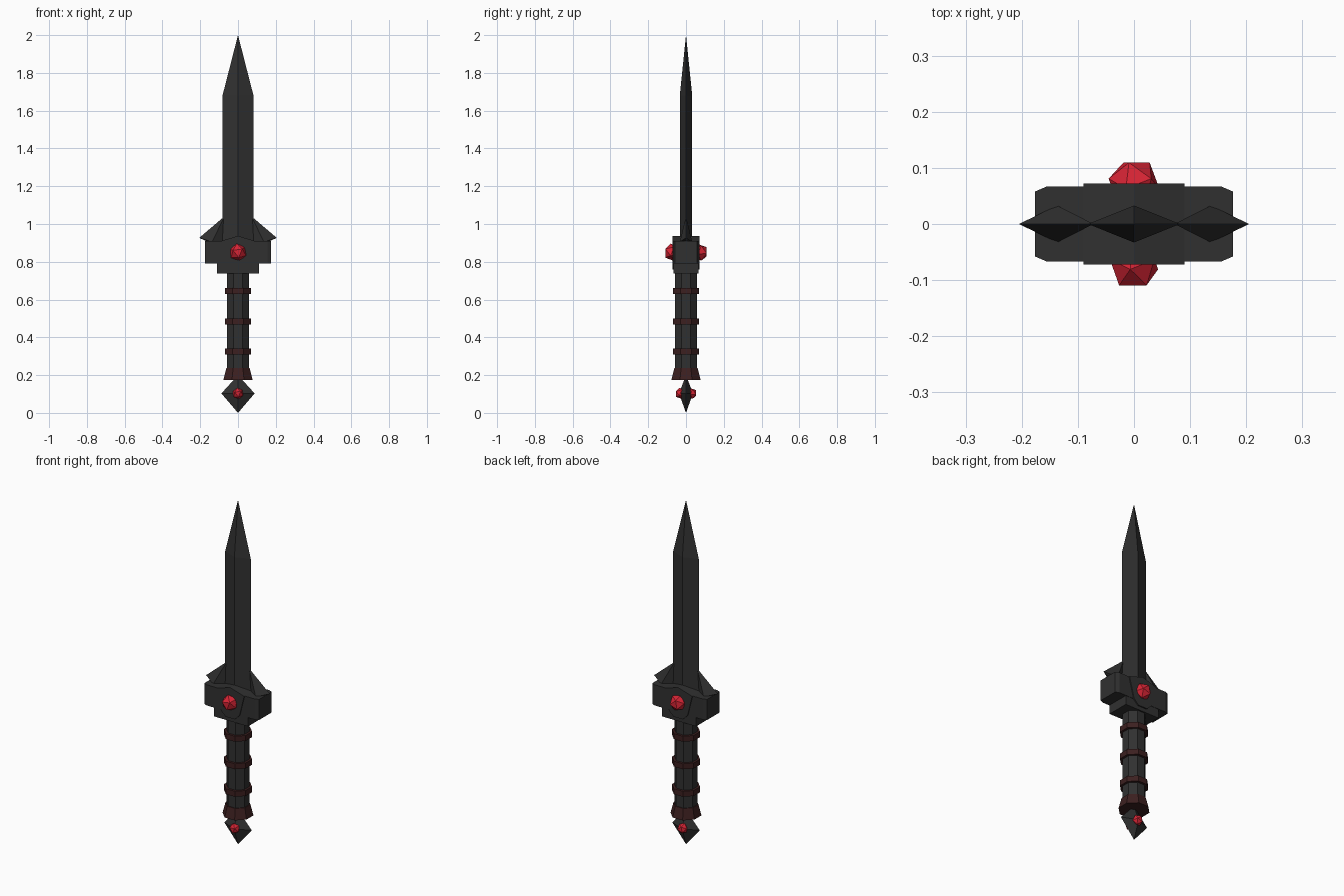
import bpy
import bmesh
from math import pi, cos, sin
from mathutils import Vector, Matrix

cube = bpy.data.objects.get("Cube")
if cube:
    bpy.data.objects.remove(cube, do_unlink=True)


def material(name, rgb):
    m = bpy.data.materials.new(name)
    m.use_nodes = True
    m.diffuse_color = (*rgb, 1)
    bsdf = m.node_tree.nodes["Principled BSDF"]
    bsdf.inputs["Base Color"].default_value = (*rgb, 1)
    bsdf.inputs["Roughness"].default_value = 0.7
    return m


BLACK = material("charcoal black", (0.03, 0.03, 0.03))
MAROON = material("dark maroon", (0.045, 0.014, 0.014))
RED = material("gem red", (0.68, 0.018, 0.035))


def finish(name, bm, mat):
    bmesh.ops.recalc_face_normals(bm, faces=bm.faces)
    mesh = bpy.data.meshes.new(name)
    bm.to_mesh(mesh)
    bm.free()
    mesh.materials.append(mat)
    obj = bpy.data.objects.new(name, mesh)
    bpy.context.collection.objects.link(obj)
    return obj


def hull(name, points, mat):
    """Convex solid around a few points."""
    bm = bmesh.new()
    for p in points:
        bm.verts.new(p)
    bmesh.ops.convex_hull(bm, input=bm.verts)
    bmesh.ops.dissolve_limit(bm, angle_limit=0.01, verts=bm.verts, edges=bm.edges)
    return finish(name, bm, mat)


def diamond(w, d, z, x=0):
    return [(x + w, 0, z), (x, d, z), (x - w, 0, z), (x, -d, z)]


def octagon(apothem, z):
    r = apothem / cos(pi / 8)
    return [(r * cos(pi / 8 + i * pi / 4), r * sin(pi / 8 + i * pi / 4), z) for i in range(8)]


def plate(name, outline, d):
    """Front outline, mirrored in x, extruded through the depth."""
    return hull(name, [(s * x, y, z) for x, z in outline for s in (1, -1) for y in (d, -d)], BLACK)


def gem(name, y, z, radius, side):
    """Twenty-sided stone with one flat face looking outwards."""
    bm = bmesh.new()
    bmesh.ops.create_icosphere(bm, subdivisions=1, radius=radius)
    bm.faces.ensure_lookup_table()
    out = Vector((0, side, 0))
    turn = bm.faces[0].normal.rotation_difference(out).to_matrix()
    spin = Matrix.Rotation(0.3, 3, out)
    bmesh.ops.transform(bm, matrix=(spin @ turn).to_4x4(), verts=bm.verts)
    bmesh.ops.translate(bm, vec=(0, side * y, z), verts=bm.verts)
    finish(name, bm, RED)


# Blade with a long tapered point
hull("blade", diamond(0.082, 0.033, 0.88) + diamond(0.082, 0.033, 1.68) + [(0, 0, 2)], BLACK)

# Guard: wide chamfered bar, peaked centre plate, lower step
bar = [(sx * x, sy * y, z) for x, y in ((0.176, 0.058), (0.155, 0.067))
       for z in (0.79, 0.91) for sx in (1, -1) for sy in (1, -1)]
hull("guard_bar", bar, BLACK)
plate("guard_centre", [(0, 0.937), (0.09, 0.91), (0.06, 0.79), (0.03, 0.76)], 0.072)
plate("guard_step", [(0.11, 0.79), (0.11, 0.738)], 0.065)

# Side spikes leaning on the blade
for side, label in ((1, "left"), (-1, "right")):
    base = [(0.205, 0, 0.927), (0.137, 0.033, 0.905), (0.137, -0.033, 0.905), (0.085, 0, 0.89)]
    spike = base + [(0.072, 0, 1.04), (0.15, 0, 0.9)]
    hull(label + "_guard_spike", [(side * x, y, z) for x, y, z in spike], BLACK)

# Grip with bands and flared collar
hull("grip", octagon(0.057, 0.19) + octagon(0.057, 0.75), BLACK)
for i in range(3):
    z = 0.325 + 0.16 * i
    hull(f"grip_band_{i + 1}", octagon(0.07, z - 0.016) + octagon(0.07, z + 0.016), MAROON)
hull("grip_collar", octagon(0.077, 0.175) + octagon(0.062, 0.237), MAROON)

# Pommel
hull("pommel", diamond(0.088, 0.037, 0.103) + [(0, 0, 0), (0, 0, 0.2)], BLACK)

# Stones on both faces
for side, label in ((-1, "front"), (1, "back")):
    gem(label + "_guard_gem", 0.072, 0.85, 0.047, side)
    gem(label + "_pommel_gem", 0.029, 0.103, 0.03, side)
